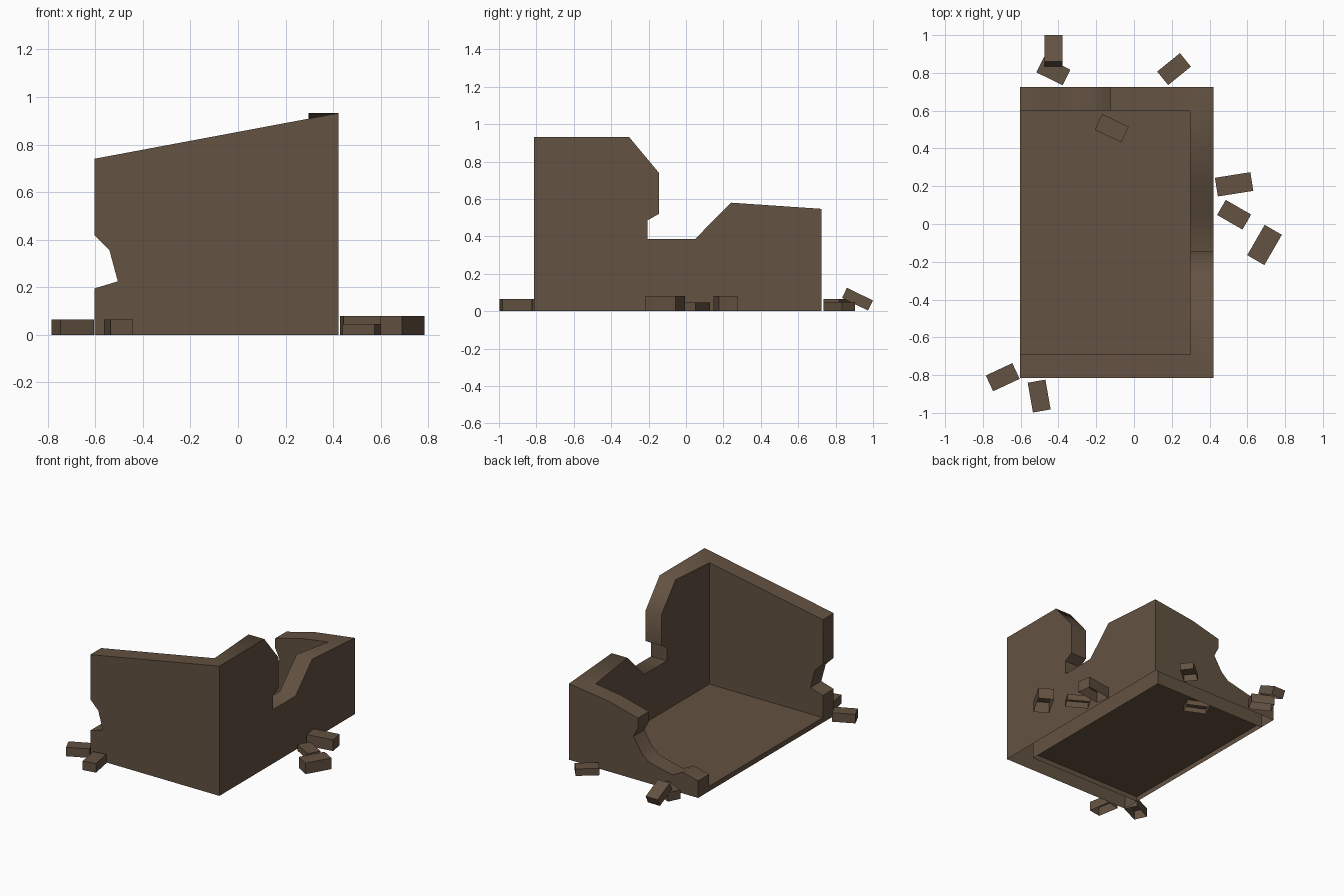
import bpy, bmesh, math
from mathutils import Matrix, Vector

if "Cube" in bpy.data.objects:
    bpy.data.objects.remove(bpy.data.objects["Cube"])

brown = bpy.data.materials.new("earth_brown")
brown.diffuse_color = (0.125, 0.084, 0.053, 1)
brown.use_nodes = True
brown.node_tree.nodes["Principled BSDF"].inputs["Base Color"].default_value = brown.diffuse_color

# Outer and inner rectangle of the ruin
X0, X1, Y0, Y1 = -0.604, 0.422, -0.814, 0.725
IX, IY0, IY1 = 0.297, -0.69, 0.60
FRONT_Z, BACK_Z = 0.908, 0.532   # inner wall height at the two corners


def finish(bm, name, open_bottom=True):
    bmesh.ops.remove_doubles(bm, verts=bm.verts, dist=0.0005)
    bmesh.ops.recalc_face_normals(bm, faces=bm.faces)
    if open_bottom:
        low = [f for f in bm.faces if all(v.co.z < 0.0005 for v in f.verts)]
        bmesh.ops.delete(bm, geom=low, context='FACES')
    me = bpy.data.meshes.new(name)
    bm.to_mesh(me)
    bm.free()
    me.materials.append(brown)
    ob = bpy.data.objects.new(name, me)
    bpy.context.collection.objects.link(ob)
    return ob


def inset(p, wall):
    # inner twin of an outer wall point, mitred at the corners
    x, y, z = p
    if x == X1 and z > 0:
        if y == Y0:
            z = FRONT_Z
        elif y == Y1:
            z = BACK_Z
    if wall == "front":
        return (min(x, IX), IY0, z)
    if wall == "back":
        return (min(x, IX), IY1, z)
    return (IX, max(IY0, min(IY1, y)), z)


def add_wall(bm, wall, outer):
    a = [bm.verts.new(p) for p in outer]
    b = [bm.verts.new(inset(p, wall)) for p in outer]
    bm.faces.new(a)
    bm.faces.new(b[::-1])
    n = len(a)
    for i in range(n):
        j = (i + 1) % n
        p, q = outer[i], outer[j]
        corner = p[:2] == q[:2] and p[0] == X1 and p[1] in (Y0, Y1)
        if not corner:  # walls join openly at the mitres
            bm.faces.new((a[i], a[j], b[j], b[i]))


# Broken wall profiles
front = [(X0, 0), (X0, .195), (-.505, .225), (-.54, .355), (X0, .42),
         (X0, .74), (X1, .932), (X1, 0)]
right = [(Y0, 0), (Y0, .932), (-.305, .932), (-.145, .74), (-.145, .52),
         (-.207, .485), (-.207, .387), (.05, .387), (.24, .58),
         (Y1, .547), (Y1, 0)]
back = [(X1, 0), (X1, .547), (.10, .503), (-.125, .445), (-.125, .375),
        (-.09, .305), (-.155, .20), (-.21, .155), (-.40, .11),
        (-.48, .152), (X0, .122), (X0, 0)]

bm = bmesh.new()
add_wall(bm, "front", [(x, Y0, z) for x, z in front])
add_wall(bm, "right", [(X1, y, z) for y, z in right])
add_wall(bm, "back", [(x, Y1, z) for x, z in back])
walls = finish(bm, "ruined_walls")
bpy.context.view_layer.objects.active = walls
walls.select_set(True)
bpy.ops.object.shade_smooth_by_angle(angle=math.radians(55))


def box(name, centre, size, turn=0, pitch=0):
    # block without an underside
    bm = bmesh.new()
    bmesh.ops.create_cube(bm, size=1)
    bmesh.ops.scale(bm, vec=size, verts=bm.verts)
    low = [f for f in bm.faces if f.normal.z < -0.9]
    bmesh.ops.delete(bm, geom=low, context='FACES')
    m = (Matrix.Translation(Vector(centre))
         @ Matrix.Rotation(math.radians(turn), 4, 'Z')
         @ Matrix.Rotation(math.radians(pitch), 4, 'X'))
    bm.transform(m)
    return finish(bm, name, False)


# Floor slab
box("floor", ((X0 + IX) / 2, (IY0 + IY1) / 2, .018),
    (IX - X0, IY1 - IY0, .036))

# Fallen bricks lying flat: x, y, length, width, height, turn
bricks = [
    (-.427, .81, .155, .092, .065, -26),
    (.212, .82, .155, .092, .05, 39),
    (-.118, .507, .155, .092, .065, -25),
    (.53, .21, .19, .10, .08, 9),
    (.53, .049, .155, .092, .045, -30),
    (.691, -.111, .185, .105, .08, 60),
    (-.695, -.811, .155, .092, .065, 25),
    (-.502, -.911, .16, .095, .065, -80),
]
for i, (x, y, l, w, h, t) in enumerate(bricks):
    box(f"fallen_brick_{i + 1}", (x, y, h / 2), (l, w, h), t)

# Brick leaning on another one
box("leaning_brick", (-.427, .917, .064), (.095, .155, .06), 0, -26)
